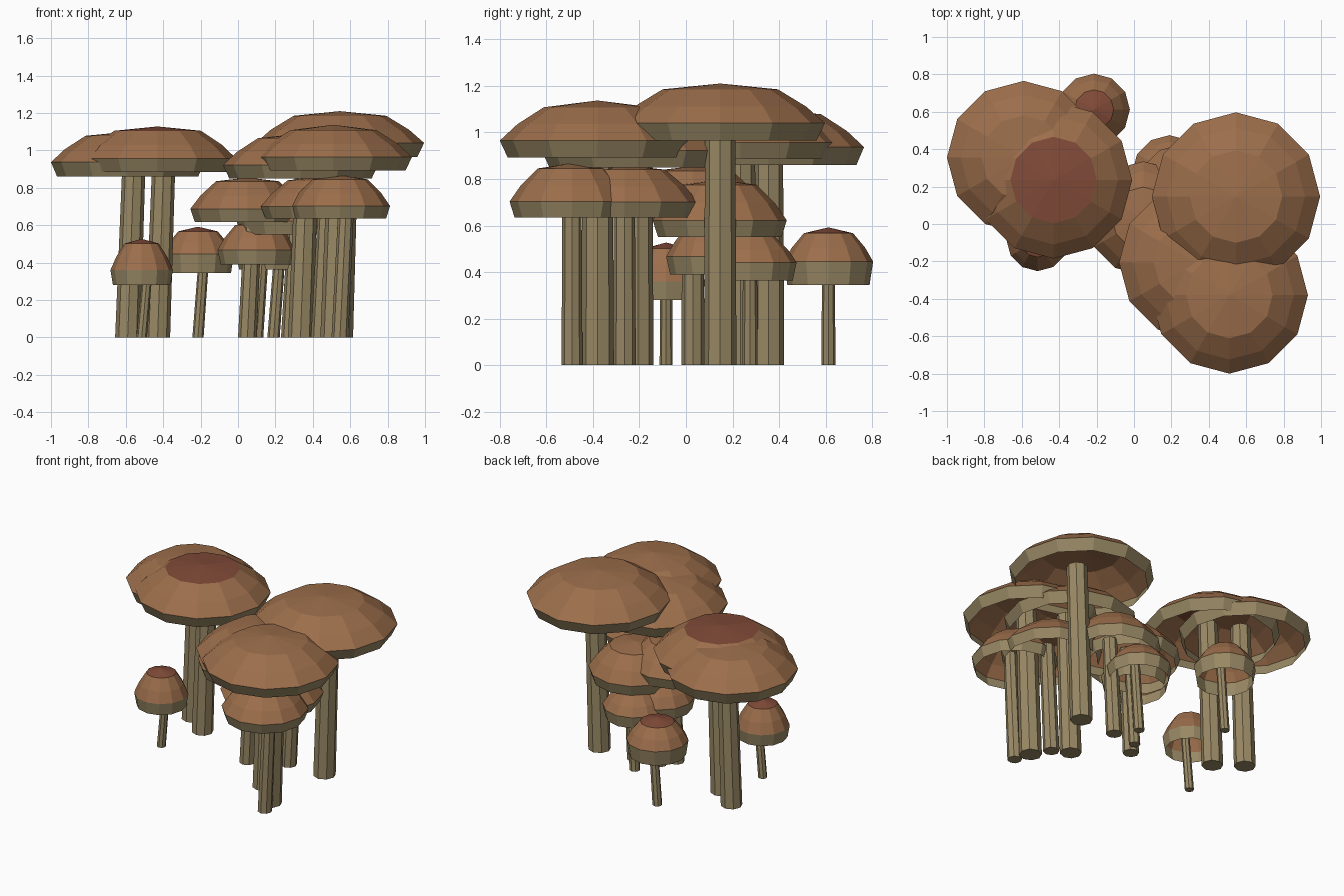
import bpy
from math import cos, sin, pi

if "Cube" in bpy.data.objects:
    bpy.data.objects.remove(bpy.data.objects["Cube"])


def material(name, color):
    m = bpy.data.materials.new(name)
    m.diffuse_color = (*color, 1)
    m.use_nodes = True
    m.node_tree.nodes["Principled BSDF"].inputs["Base Color"].default_value = m.diffuse_color
    return m


BROWN = material("cap_brown", (0.33, 0.155, 0.07))
RED = material("cap_red", (0.22, 0.07, 0.04))
TAN = material("stem_tan", (0.32, 0.25, 0.13))


def ring(x, y, z, r, n):
    return [(x + r * cos(2 * pi * i / n), y + r * sin(2 * pi * i / n), z) for i in range(n)]


def bands(a, b, n):
    # quads joining the ring starting at index a to the ring starting at b
    return [(a + i, a + (i + 1) % n, b + (i + 1) % n, b + i) for i in range(n)]


def make(name, verts, faces, mats, slots):
    me = bpy.data.meshes.new(name)
    me.from_pydata(verts, [], faces)
    for m in mats:
        me.materials.append(m)
    for p, s in zip(me.polygons, slots):
        p.material_index = s
    ob = bpy.data.objects.new(name, me)
    bpy.context.collection.objects.link(ob)


def cap(name, x, y, r, low, rim, shoulder, apex, red):
    # open shell: gill band, two dome bands and a shallow crown
    n = 12
    prof = [(r * 0.92, low), (r, rim),
            (r * 0.82, rim + 0.49 * (shoulder - rim)), (r * 0.55, shoulder)]
    verts, faces, slots = [], [], []
    for pr, z in prof:
        verts += ring(x, y, z, pr, n)
    for k in range(3):
        faces += bands(k * n, (k + 1) * n, n)
        slots += [0 if k == 0 else 1] * n
    verts.append((x, y, apex))
    faces += [(3 * n + i, 3 * n + (i + 1) % n, 4 * n) for i in range(n)]
    slots += [2 if red else 1] * n
    make(name, verts, faces, [TAN, BROWN, RED], slots)


def stem(name, x, y, r, top, lean):
    # leaning eight-sided stalk, closed at both ends
    n = 8
    verts = ring(x, y, 0, r, n) + ring(x + lean, y, top, r * 0.92, n)
    faces = bands(0, n, n) + [tuple(range(n))[::-1], tuple(range(n, 2 * n))]
    make(name, verts, faces, [TAN], [0] * len(faces))


# x, y, cap radius, gill bottom, rim, shoulder, apex, stem radius, red crown
MUSHROOMS = [
    (0.545, 0.147, 0.45, 0.965, 1.04, 1.185, 1.21, 0.07, False),
    (-0.59, 0.355, 0.41, 0.86, 0.937, 1.078, 1.10, 0.067, False),
    (-0.43, 0.235, 0.42, 0.885, 0.957, 1.105, 1.128, 0.067, True),
    (0.51, -0.38, 0.42, 0.893, 0.965, 1.108, 1.137, 0.07, False),
    (0.334, -0.206, 0.414, 0.85, 0.922, 1.065, 1.09, 0.067, False),
    (0.545, -0.49, 0.268, 0.635, 0.703, 0.845, 0.868, 0.045, False),
    (0.44, -0.265, 0.318, 0.635, 0.70, 0.84, 0.86, 0.05, False),
    (0.05, 0.03, 0.305, 0.617, 0.687, 0.835, 0.855, 0.05, False),
    (0.28, 0.145, 0.288, 0.55, 0.622, 0.775, 0.797, 0.05, False),
    (0.19, 0.275, 0.20, 0.364, 0.442, 0.55, 0.575, 0.033, False),
    (0.10, 0.125, 0.21, 0.39, 0.467, 0.60, 0.62, 0.035, False),
    (-0.515, -0.085, 0.167, 0.28, 0.36, 0.502, 0.527, 0.028, True),
    (-0.214, 0.612, 0.192, 0.345, 0.445, 0.567, 0.592, 0.03, True),
]

for i, (x, y, r, low, rim, sh, apex, sr, red) in enumerate(MUSHROOMS, 1):
    cap(f"mushroom_cap_{i}", x, y, r, low, rim, sh, apex, red)
    stem(f"mushroom_stem_{i}", x, y, sr, rim + 0.03, 0.035)
